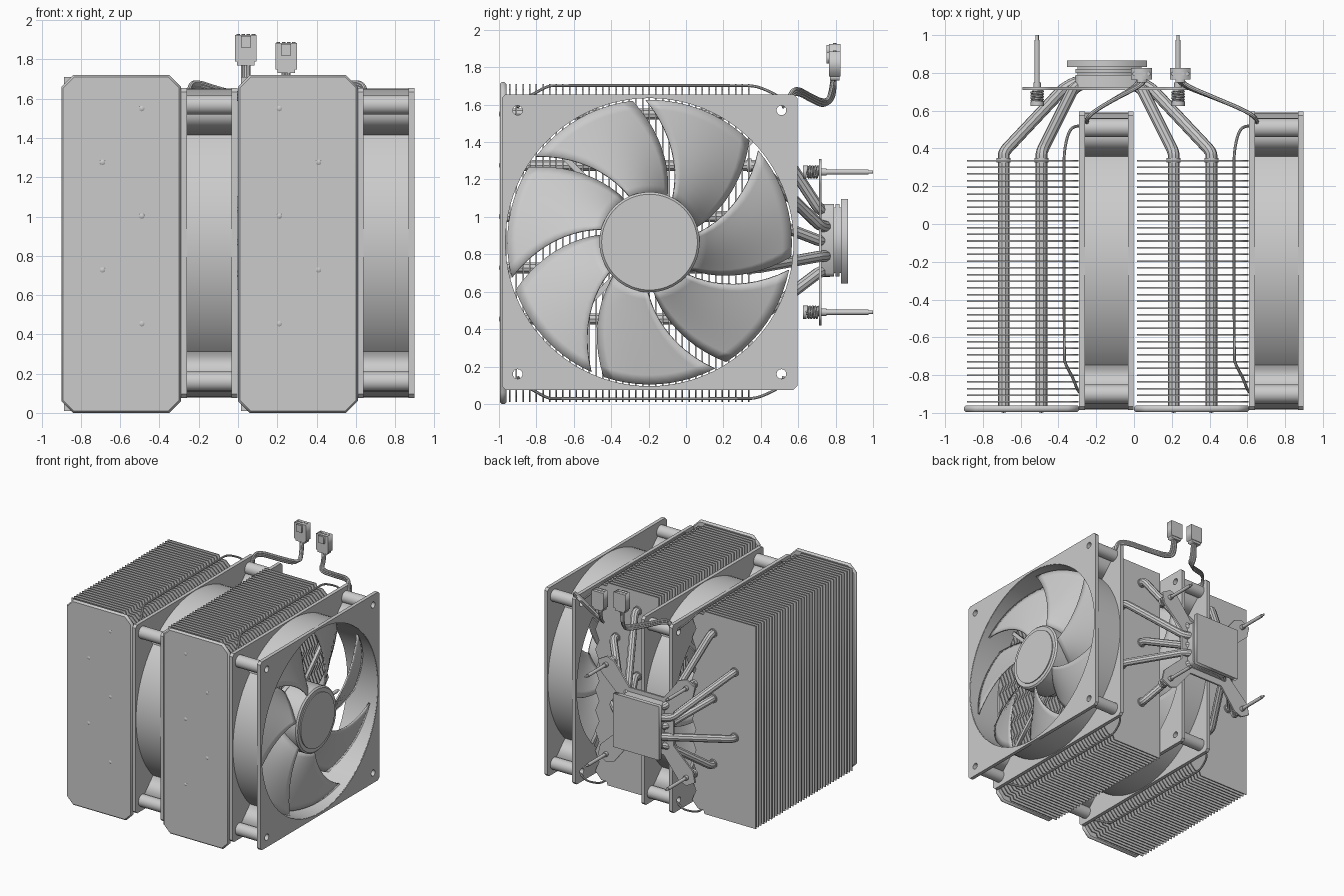
import bpy, bmesh, math
from math import sin, cos, pi, radians
from mathutils import Matrix, Vector

cube = bpy.data.objects.get("Cube")
if cube:
    bpy.data.objects.remove(cube)

grey = bpy.data.materials.new("light_grey")
grey.use_nodes = True
COLOUR = (0.6, 0.6, 0.6, 1)
grey.diffuse_color = COLOUR
grey.node_tree.nodes["Principled BSDF"].inputs["Base Color"].default_value = COLOUR

ALONG_X = Matrix(((0, 0, 1), (1, 0, 0), (0, 1, 0)))    # outline in (y, z), depth along x
ALONG_Y = Matrix(((1, 0, 0), (0, 0, -1), (0, 1, 0)))   # outline in (x, z), depth along y
ALONG_Z = Matrix.Identity(3)
MID_Z, FAN_Y, MID_X = 0.865, -0.195, -0.14


def finish(ob, smooth=True):
    ob.data.materials.clear()
    ob.data.materials.append(grey)
    bpy.ops.object.select_all(action="DESELECT")
    ob.select_set(True)
    bpy.context.view_layer.objects.active = ob
    if ob.type == "CURVE":
        bpy.ops.object.convert(target="MESH")
        ob = bpy.context.object
    if smooth:
        bpy.ops.object.shade_smooth_by_angle(angle=radians(35))
    return ob


def new_object(name, data):
    ob = bpy.data.objects.new(name, data)
    bpy.context.collection.objects.link(ob)
    return ob


def plate(name, loops, axis, start, end, smooth=True, bevel=0):
    """Extruded flat outline; loops after the first are holes."""
    cu = bpy.data.curves.new(name, "CURVE")
    cu.dimensions, cu.fill_mode = "2D", "BOTH"
    cu.extrude = abs(end - start) / 2 - bevel
    cu.bevel_depth, cu.bevel_resolution, cu.offset = bevel, 0, -bevel
    for pts in loops:
        sp = cu.splines.new("POLY")
        sp.points.add(len(pts) - 1)
        for p, (u, v) in zip(sp.points, pts):
            p.co = (u, v, 0, 1)
        sp.use_cyclic_u = True
    ob = new_object(name, cu)
    depth = Vector((abs(axis[0][2]), abs(axis[1][2]), abs(axis[2][2])))
    ob.matrix_world = Matrix.Translation(depth * (start + end) / 2) @ axis.to_4x4()
    return finish(ob, smooth)


def circle(u, v, r, n=24):
    return [(u + r * cos(2 * pi * i / n), v + r * sin(2 * pi * i / n)) for i in range(n)]


def box(u0, u1, v0, v1, c=0.0):
    """Rectangle outline with cut corners."""
    if not c:
        return [(u0, v0), (u1, v0), (u1, v1), (u0, v1)]
    return [(u0 + c, v0), (u1 - c, v0), (u1, v0 + c), (u1, v1 - c),
            (u1 - c, v1), (u0 + c, v1), (u0, v1 - c), (u0, v0 + c)]


def tube(name, pts, r, sides=2):
    """Round wire or pipe that follows a softened path."""
    cu = bpy.data.curves.new(name, "CURVE")
    cu.dimensions, cu.bevel_depth, cu.bevel_resolution = "3D", r, sides
    cu.use_fill_caps = True
    sp = cu.splines.new("NURBS")
    sp.points.add(len(pts) - 1)
    for p, co in zip(sp.points, pts):
        p.co = (*co, 1)
    sp.order_u, sp.use_endpoint_u, sp.resolution_u = 3, True, 5
    return finish(new_object(name, cu))


def tower(x, tag):
    # Thin fins: stepped top and bottom, saw-tooth edge on the fan side
    low = [(x + 0.015, 0.01), (x + 0.49, 0.01), (x + 0.50, 0.04), (x + 0.55, 0.04)]
    teeth = [(x + 0.605 - 0.035 * (i % 2), 0.1 + i * 0.085) for i in range(19)]
    high = [(u, 2 * MID_Z - v - 0.01) for u, v in reversed(low)]
    fin = plate(tag + "_fins", [low + teeth + high], ALONG_Y, 0.332, 0.34, False)
    arr = fin.modifiers.new("stack", "ARRAY")
    arr.use_relative_offset, arr.use_constant_offset = False, True
    arr.constant_offset_displace = (0, 0, 0.0355)
    arr.count = 37
    # Front cover with cut corners
    plate(tag + "_front_cover", [box(x, x + 0.61, 0, 1.72, 0.06)],
          ALONG_Y, -0.995, -0.96, False, bevel=0.01)


def heat_pipes(inner, outer, side, tag):
    # Staggered pipes that gather at the contact block
    for i in range(5):
        x = outer if i % 2 else inner
        z = 1.55 - 0.274 * i
        zb = 1.03 - 0.08 * i
        xb = MID_X + side * (0.23 if i % 2 else 0.18)
        bend = Vector((x, 0.38, z))
        goal = Vector((xb, 0.72, zb))
        near, far = bend.lerp(goal, 0.15), bend.lerp(goal, 0.88)
        tube(f"{tag}_heat_pipe_{i}", [(x, -0.97, z), (x, 0.30, z), (x, 0.35, z), bend, near, far, goal,
             (xb - side * 0.09, 0.765, zb), (MID_X, 0.765, zb)], 0.031, 3)
        plate(f"{tag}_pipe_collar_{i}", [circle(x, z, 0.037)], ALONG_Y, 0.325, 0.35)
        bpy.ops.mesh.primitive_uv_sphere_add(segments=12, ring_count=8, radius=0.024,
                                             location=(x, -0.976, z))
        bpy.context.object.name = f"{tag}_pipe_tip_{i}"
        finish(bpy.context.object)


def fan(x, tag):
    y, z, h, post = FAN_Y, MID_Z, 0.79, 0.705
    corners = [(y + a * post, z + b * post) for a in (-1, 1) for b in (-1, 1)]
    holes = [circle(u, v, 0.026, 16) for u, v in corners]
    # Square flanges, round duct, hollow corner posts and diagonal webs
    for k, (a, b) in enumerate(((0, 0.03), (0.258, 0.288))):
        plate(f"{tag}_flange_{k}", [box(y - h, y + h, z - h, z + h, 0.02),
              circle(y, z, 0.772, 96)] + holes, ALONG_X, x + a, x + b)
    plate(tag + "_duct", [circle(y, z, 0.786, 96), circle(y, z, 0.77, 96)],
          ALONG_X, x + 0.004, x + 0.284)
    for k, (u, v) in enumerate(corners):
        plate(f"{tag}_corner_post_{k}", [circle(u, v, 0.05), holes[k]], ALONG_X, x + 0.01, x + 0.28)
        d = Vector((u - y, v - z)).normalized()
        n = Vector((-d.y, d.x)) * 0.006
        c = Vector((y, z))
        web = [c + d * 0.78 - n, c + d * 0.95 - n, c + d * 0.95 + n, c + d * 0.78 + n]
        plate(f"{tag}_web_{k}", [[tuple(p) for p in web]], ALONG_X, x + 0.01, x + 0.28, False)
        # Struts that carry the motor
        n *= 2.5
        strut = [c + d * 0.2 - n, c + d * 0.775 - n, c + d * 0.775 + n, c + d * 0.2 + n]
        plate(f"{tag}_strut_{k}", [[tuple(p) for p in strut]], ALONG_X, x + 0.004, x + 0.03, False)
    # Motor and hub
    plate(tag + "_motor_mount", [circle(y, z, 0.25, 48)], ALONG_X, x + 0.002, x + 0.04)
    plate(tag + "_hub", [circle(y, z, 0.268, 64)], ALONG_X, x + 0.045, x + 0.26, bevel=0.012)
    plate(tag + "_hub_cap", [circle(y, z, 0.225, 64)], ALONG_X, x + 0.24, x + 0.268)
    # Seven swept, pitched blades
    bm = bmesh.new()
    nr, ns = 10, 10
    for b in range(7):
        grid = []
        for i in range(nr + 1):
            t = i / nr
            r = 0.255 + 0.505 * t
            for j in range(ns + 1):
                s = j / ns
                ang = radians(69 + b * 360 / 7 + 28 * t + s * (44 + 2 * t))
                px = x + 0.15 + (s - 0.5) * (0.19 - 0.04 * t) + 0.02 * sin(pi * s)
                grid.append(bm.verts.new((px, y + r * cos(ang), z + r * sin(ang))))
        for i in range(nr):
            for j in range(ns):
                k = i * (ns + 1) + j
                bm.faces.new((grid[k], grid[k + ns + 1], grid[k + ns + 2], grid[k + 1]))
    bmesh.ops.recalc_face_normals(bm, faces=bm.faces)
    me = bpy.data.meshes.new(tag + "_blades")
    bm.to_mesh(me)
    bm.free()
    ob = finish(new_object(tag + "_blades", me))
    sol = ob.modifiers.new("thickness", "SOLIDIFY")
    sol.thickness, sol.offset = 0.012, 0
    # Wire clips that hold the fan to its tower
    for k, s in (("top", 1), ("bottom", -1)):
        path = [(0.01, -0.9, 0.72), (-0.01, -0.88, 0.76), (-0.03, -0.82, 0.79), (-0.075, -0.74, 0.835),
                (-0.08, -0.70, 0.837), (-0.08, 0.30, 0.837), (-0.08, 0.38, 0.835),
                (-0.06, 0.48, 0.79), (-0.03, 0.52, 0.76), (0.01, 0.52, 0.72)]
        tube(f"{tag}_{k}_clip", [(x + a, b, MID_Z + s * c) for a, b, c in path], 0.008)


def cable(x0, x1, zc, tag):
    # Bundled wires ending in a plug
    for k in (-1, 0, 1):
        o = 0.013 * k
        tube(f"{tag}_wire_{k + 1}", [(x0, 0.54, 1.60 + o), (x0, 0.56, 1.66 + o),
             (x0 * 0.85 + x1 * 0.15, 0.60, 1.675 + o), (x0 * 0.5 + x1 * 0.5, 0.66, 1.64 + o),
             (x1 + o, 0.74, 1.60 + o), (x1 + o, 0.79 - o, 1.65), (x1 + o, 0.79, zc + 0.03)], 0.011)
    plate(tag + "_plug", [box(x1 - 0.055, x1 + 0.055, zc + 0.02, zc + 0.155)], ALONG_Y, 0.765, 0.825, False)
    plate(tag + "_plug_collar", [box(x1 - 0.045, x1 + 0.045, zc, zc + 0.03)], ALONG_Y, 0.77, 0.82, False)
    plate(tag + "_plug_latch", [box(x1 - 0.025, x1 + 0.025, zc + 0.09, zc + 0.15)], ALONG_Y, 0.75, 0.77, False)
    for k in range(4):
        u = x1 - 0.039 + 0.026 * k
        plate(f"{tag}_plug_socket_{k}", [circle(u, 0.795, 0.009, 10)], ALONG_Z, zc + 0.15, zc + 0.159)


tower(-0.90, "right_tower")
tower(0.0, "left_tower")
heat_pipes(-0.49, -0.69, -1, "right")
heat_pipes(0.21, 0.41, 1, "left")
fan(-0.29, "middle_fan")
fan(0.61, "left_fan")
cable(-0.25, 0.04, 1.77, "middle_cable")
cable(0.65, 0.245, 1.73, "left_cable")

# Contact block and its polished base
plate("contact_block", [box(-0.31, 0.05, 0.68, 1.07, 0.02)], ALONG_Y, 0.715, 0.79, False)
plate("block_spacer", [box(-0.30, 0.04, 0.70, 1.05)], ALONG_Y, 0.78, 0.84, False)
plate("block_rim", [box(-0.31, 0.04, 0.68, 1.07)], ALONG_Y, 0.80, 0.82, False)
plate("contact_base", [box(-0.355, 0.07, 0.645, 1.095)], ALONG_Y, 0.83, 0.865, False)

# Cross-shaped mounting bracket with sprung screws
sx, sz = 0.373, 0.375
arm = [(0.43, 0.31), (0.45, 0.40), (0.37, 0.445), (0.30, 0.42), (0.16, 0.24)]
outline = [(0.25, 0.14)] + arm
quads = ((1, 1), (-1, 1), (-1, -1), (1, -1))
loop = []
for a, b in quads:
    part = outline if a * b > 0 else outline[::-1]
    loop += [(MID_X + a * u, MID_Z + b * v) for u, v in part]
spots = [(MID_X + a * sx, MID_Z + b * sz) for a, b in quads]
plate("mounting_bracket", [loop], ALONG_Y, 0.71, 0.725, False)
for k, (u, v) in enumerate(spots):
    plate(f"screw_shaft_{k}", [circle(u, v, 0.014, 16)], ALONG_Y, 0.63, 0.975)
    plate(f"screw_tip_{k}", [circle(u, v, 0.009, 12)], ALONG_Y, 0.97, 1.0)
    plate(f"screw_collar_{k}", [circle(u, v, 0.02, 16)], ALONG_Y, 0.70, 0.75)
    plate(f"screw_head_{k}", [circle(u, v, 0.036, 20)], ALONG_Y, 0.625, 0.645)
    tube(f"spring_{k}", [(u + 0.032 * cos(i * pi / 4), 0.645 + i * 0.0018, v + 0.032 * sin(i * pi / 4))
                         for i in range(36)], 0.007, 1)
